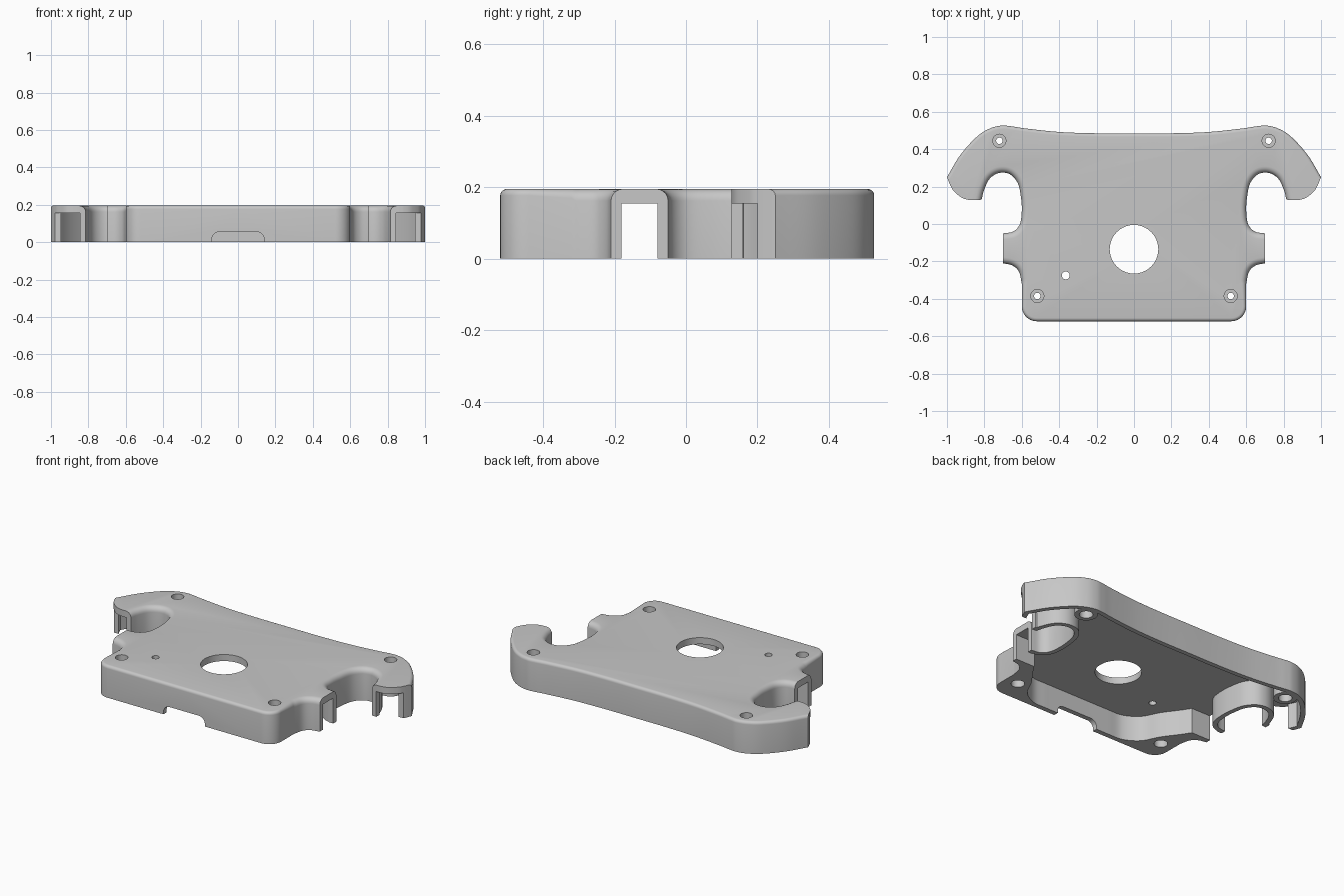
import bpy, bmesh, math
from mathutils import Vector
from mathutils.geometry import intersect_point_line

cube = bpy.data.objects.get("Cube")
if cube:
    bpy.data.objects.remove(cube, do_unlink=True)

TOP, CEILING, WALL = 0.195, 0.155, 0.028

grey = bpy.data.materials.new("plain grey")
grey.use_nodes = True
grey.diffuse_color = (0.57, 0.57, 0.57, 1)
grey.node_tree.nodes["Principled BSDF"].inputs["Base Color"].default_value = grey.diffuse_color


def curve(points, steps=6):
    """Smooth curve through the points, ends included."""
    p = [Vector(q) for q in points]
    p = [2 * p[0] - p[1]] + p + [2 * p[-1] - p[-2]]
    out = []
    for a, b, c, d in zip(p, p[1:], p[2:], p[3:]):
        for i in range(steps):
            t = i / steps
            out.append(0.5 * (2 * b + (c - a) * t + (2 * a - 5 * b + 4 * c - d) * t * t
                              + (3 * b - a - 3 * c + d) * t ** 3))
    return out + [p[-2]]


def arc(x, y, r, start, end, steps=10):
    angles = [math.radians(start + (end - start) * i / steps) for i in range(steps + 1)]
    return [Vector((x + r * math.cos(a), y + r * math.sin(a))) for a in angles]


def join(chains):
    """Chain curves together, dropping the shared end points."""
    out = []
    for p in (Vector(q) for chain in chains for q in chain):
        if not out or (p - out[-1]).length > 1e-4:
            out.append(p)
    return out


def mirrored(half):
    """Close a right half that starts and ends on x = 0."""
    left = [p.copy() for p in reversed(half[1:-1])]
    for p in left:
        p.x = -p.x
    return half + left


def directions(chain):
    """Directions of the edges before and after each point."""
    d = [(q - p).normalized() for p, q in zip(chain, chain[1:])]
    return list(zip([d[0]] + d, d + [d[-1]]))


def inward(d):
    return Vector((d.y, -d.x))


def mitre(a, b):
    n = inward(a) + inward(b)
    return n / max(1 + a.dot(b), 0.4)


def gap(p, a, b):
    """Distance from a point to a segment."""
    near, t = intersect_point_line(p, a, b)
    return (p - a.lerp(b, min(max(t, 0), 1)).to_2d()).length


def inset(chain, d):
    """Move a clockwise chain inwards by d, leaving out folded points."""
    moved = [p + mitre(a, b) * d for p, (a, b) in zip(chain, directions(chain))]
    return [p for p in moved if all(gap(p, a, b) > d * .995 for a, b in zip(chain, chain[1:]))]


def solid(name, rings):
    """Closed solid through stacked rings of points."""
    bm = bmesh.new()
    rows = [[bm.verts.new(p) for p in ring] for ring in rings]
    for low, high in zip(rows, rows[1:]):
        for i in range(len(low)):
            bm.faces.new((low[i - 1], low[i], high[i], high[i - 1]))
    bm.faces.new(rows[0])
    bm.faces.new(rows[-1])
    bmesh.ops.remove_doubles(bm, verts=bm.verts, dist=1e-5)
    bmesh.ops.recalc_face_normals(bm, faces=bm.faces)
    if bm.calc_volume(signed=True) < 0:
        bmesh.ops.reverse_faces(bm, faces=bm.faces)
    mesh = bpy.data.meshes.new(name)
    bm.to_mesh(mesh)
    bm.free()
    mesh.materials.append(grey)
    obj = bpy.data.objects.new(name, mesh)
    bpy.context.collection.objects.link(obj)
    return obj


def prism(name, outline, z0, z1):
    return solid(name, [[(p[0], p[1], z) for p in outline] for z in (z0, z1)])


def cylinder(name, x, y, r, z0, z1):
    return prism(name, arc(x, y, r, 0, 360, 40)[:-1], z0, z1)


def box(name, x0, x1, y0, y1, z0, z1):
    return prism(name, [(x0, y0), (x1, y0), (x1, y1), (x0, y1)], z0, z1)


def cut(target, cutter):
    """Subtract the cutter, trying the next solver if one comes back empty."""
    cutter.hide_render = True
    mod = target.modifiers.new("cut", "BOOLEAN")
    mod.operation, mod.object = "DIFFERENCE", cutter
    for solver in ("EXACT", "MANIFOLD", "FLOAT"):
        mod.solver = solver
        bpy.context.view_layer.update()
        deps = bpy.context.evaluated_depsgraph_get()
        mesh = bpy.data.meshes.new_from_object(target.evaluated_get(deps))
        if len(mesh.polygons):
            break
    target.modifiers.clear()
    target.data = mesh
    bpy.data.objects.remove(cutter, do_unlink=True)


# Right half of the outline, clockwise from the middle of the back
back = curve([(0, .485), (.2, .485), (.4, .492), (.58, .511), (.66, .523), (.71, .526),
              (.77, .511), (.84, .467), (.93, .367), (1, .25)])
tip = [(1, .25)] + curve([(.984, .21), (.965, .178), (.925, .143), (.89, .13), (.86, .127)]) + [(.815, .13)]
notch = curve([(.815, .13), (.802, .18), (.777, .235), (.742, .265), (.70, .275), (.657, .262),
               (.62, .215), (.604, .14), (.60, .07), (.61, .0), (.645, -.04), (.70, -.05)])
tab = [(.70, -.05), (.70, -.21)]
step = curve([(.70, -.21), (.65, -.222), (.615, -.255), (.60, -.32)])
front = [(.60, -.32)] + arc(.52, -.44, .08, 0, -90) + [(0, -.52)]

# Rounding of the top edge: wide around the notches, none on tips and tabs
wide, fine = .033, .018
chains = [(back, fine), (tip, 0), (notch, wide), (tab, 0), (step, wide), (front, fine)]
half = join(chain for chain, width in chains)
widths = [width for chain, width in chains for edge in chain[1:]]
shifts, drops = [], []
for (a, b), wa, wb in zip(directions(half), widths[:1] + widths, widths + widths[-1:]):
    if wa and wb:
        shift = mitre(a, b) * (wa + wb) / 2
    elif wa:
        shift = b * wa / b.dot(inward(a))
    elif wb:
        shift = a * wb / a.dot(inward(b))
    else:
        shift = Vector((0, 0))
    shifts.append(shift)
    drops.append((wa + wb) / 2 if wa and wb else max(wa, wb))

# Shell block with its rounded top edge
rings = [[Vector((p.x, p.y, 0)) for p in half]]
for k in range(6):
    t = math.radians(18 * k)
    rings.append([(p + s * (1 - math.cos(t))).to_3d() + Vector((0, 0, TOP - w * (1 - math.sin(t))))
                  for p, s, w in zip(half, shifts, drops)])
body = solid("cover_shell", [mirrored(ring) for ring in rings])

# Hollow underside, leaving solid front corners and bosses at the back
inner = inset(join([back, tip, notch, tab]), WALL)[:-1]
inner[0].x = 0
corner = curve([(.57, -.18), (.53, -.24), (.465, -.33), (.41, -.43), (.32, -.485), (.22, -.49)])
cavity = prism("cavity", mirrored(join([inner, [(.672, -.18)], corner, [(0, -.49)]])), -.05, CEILING)
for s in (-1, 1):
    cut(cavity, cylinder("boss", s * .72, .445, .065, -.1, .3))
cut(body, cavity)

# Openings in the tabs and tips
for s in (-1, 1):
    cut(body, box("tab_opening", *sorted((s * .64, s * .8)), -.18, -.08, -.05, CEILING))
    cut(body, box("tip_opening", *sorted((s * .845, s * 1.1)), .05, .2, -.05, CEILING))

# Slot in the front wall
slot = prism("front_slot", [(-.14, -.05), (.14, -.05)] + arc(.1, .015, .04, 0, 90)
             + arc(-.1, .015, .04, 90, 180), .44, .6)
slot.rotation_euler.x = math.pi / 2
cut(body, slot)

# Round window, pin hole and stepped screw holes
cut(body, cylinder("window", 0, -.135, .13, -.1, .3))
cut(body, cylinder("pin_hole", -.365, -.275, .021, -.1, .3))
for s in (-1, 1):
    for x, y in ((.72, .445), (.517, -.385)):
        cut(body, cylinder("screw_hole", s * x, y, .017, -.1, .3))
        cut(body, cylinder("screw_recess", s * x, y, .035, .145, .3))
        cut(body, cylinder("screw_bore", s * x, y, .038, -.1, .1))

bpy.ops.object.select_all(action="DESELECT")
body.select_set(True)
bpy.context.view_layer.objects.active = body
bpy.ops.object.shade_smooth_by_angle(angle=math.radians(30))
